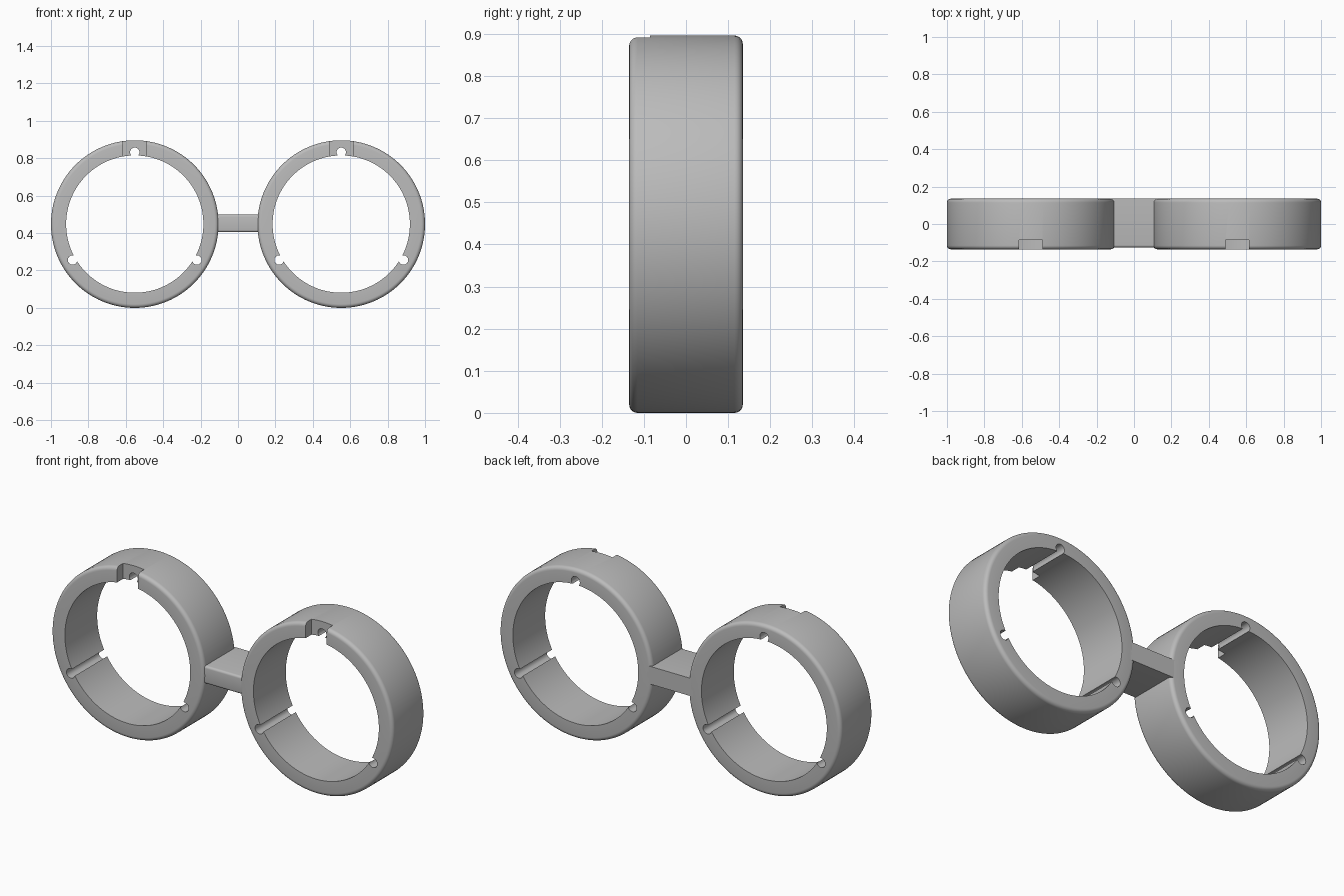
import bpy
import bmesh
import math
from mathutils import Matrix, Vector

cube = bpy.data.objects.get("Cube")
if cube:
    bpy.data.objects.remove(cube, do_unlink=True)

CX, CZ = 0.552, 0.448            # ring centre
R_OUT, R_IN = 0.448, 0.367       # ring radii
HALF = 0.135                     # half depth
FILLET = 0.02
SEGMENTS = 128

grey = bpy.data.materials.new("plain grey")
grey.use_nodes = True
colour = (0.5, 0.5, 0.5, 1)
grey.diffuse_color = colour
grey.node_tree.nodes["Principled BSDF"].inputs["Base Color"].default_value = colour


def make_object(name, bm):
    bmesh.ops.recalc_face_normals(bm, faces=bm.faces)
    mesh = bpy.data.meshes.new(name)
    bm.to_mesh(mesh)
    bm.free()
    mesh.materials.append(grey)
    obj = bpy.data.objects.new(name, mesh)
    bpy.context.collection.objects.link(obj)
    return obj


def box(bm, size, centre):
    matrix = Matrix.Translation(centre) @ Matrix.Diagonal((*size, 1))
    return bmesh.ops.create_cube(bm, size=1, matrix=matrix)["verts"]


def activate(obj):
    bpy.ops.object.select_all(action="DESELECT")
    obj.select_set(True)
    bpy.context.view_layer.objects.active = obj


def smooth(obj):
    activate(obj)
    bpy.ops.object.shade_smooth_by_angle(angle=math.radians(30))


def ring_body(name, cx):
    # Revolved section with rounded outer rims and a crisp bore
    profile = [(R_IN, HALF), (R_IN, -HALF)]
    for side, start in ((-1, -90), (1, 0)):
        for i in range(6):
            a = math.radians(start + i * 18)
            profile.append((R_OUT - FILLET + FILLET * math.cos(a),
                            side * (HALF - FILLET) + FILLET * math.sin(a)))
    bm = bmesh.new()
    verts = [bm.verts.new((cx + r, y, CZ)) for r, y in profile]
    edges = [bm.edges.new((verts[i - 1], verts[i])) for i in range(len(verts))]
    bmesh.ops.spin(bm, geom=verts + edges, cent=(cx, 0, CZ), axis=(0, 1, 0),
                   angle=math.tau, steps=SEGMENTS, use_merge=True)
    bmesh.ops.remove_doubles(bm, verts=bm.verts, dist=1e-5)
    return make_object(name, bm)


def cut(obj, bm):
    cutter = make_object("cutter", bm)
    cutter.hide_render = True
    mod = obj.modifiers.new("cut", "BOOLEAN")
    mod.operation = "DIFFERENCE"
    mod.solver = "EXACT"
    mod.object = cutter
    activate(obj)
    bpy.ops.object.modifier_apply(modifier=mod.name)
    bpy.data.objects.remove(cutter, do_unlink=True)


for name, cx in (("left_ring", CX), ("right_ring", -CX)):
    ring = ring_body(name, cx)
    # Three round grooves along the bore
    for degrees in (90, 210, 330):
        a = math.radians(degrees)
        place = Vector((cx + 0.384 * math.cos(a), 0, CZ + 0.384 * math.sin(a)))
        bm = bmesh.new()
        bmesh.ops.create_cone(
            bm, cap_ends=True, segments=32, radius1=0.025, radius2=0.025, depth=0.4,
            matrix=Matrix.Translation(place) @ Matrix.Rotation(math.pi / 2, 4, "X"))
        cut(ring, bm)
    # Square notch through the front of the top
    bm = bmesh.new()
    box(bm, (0.124, 0.1, 0.3), (cx, -HALF, CZ + 0.42))
    cut(ring, bm)
    smooth(ring)

# Bridge joining the two rings, with softened long edges
bm = bmesh.new()
box(bm, (0.27, 0.26, 0.094), (0, 0.005, 0.452))
long_edges = [e for e in bm.edges
              if abs(e.verts[0].co.x - e.verts[1].co.x) > 0.1
              and e.verts[0].co.y < 0]
bmesh.ops.bevel(bm, geom=long_edges, offset=0.012, segments=4,
                profile=0.5, affect="EDGES")
smooth(make_object("bridge", bm))
